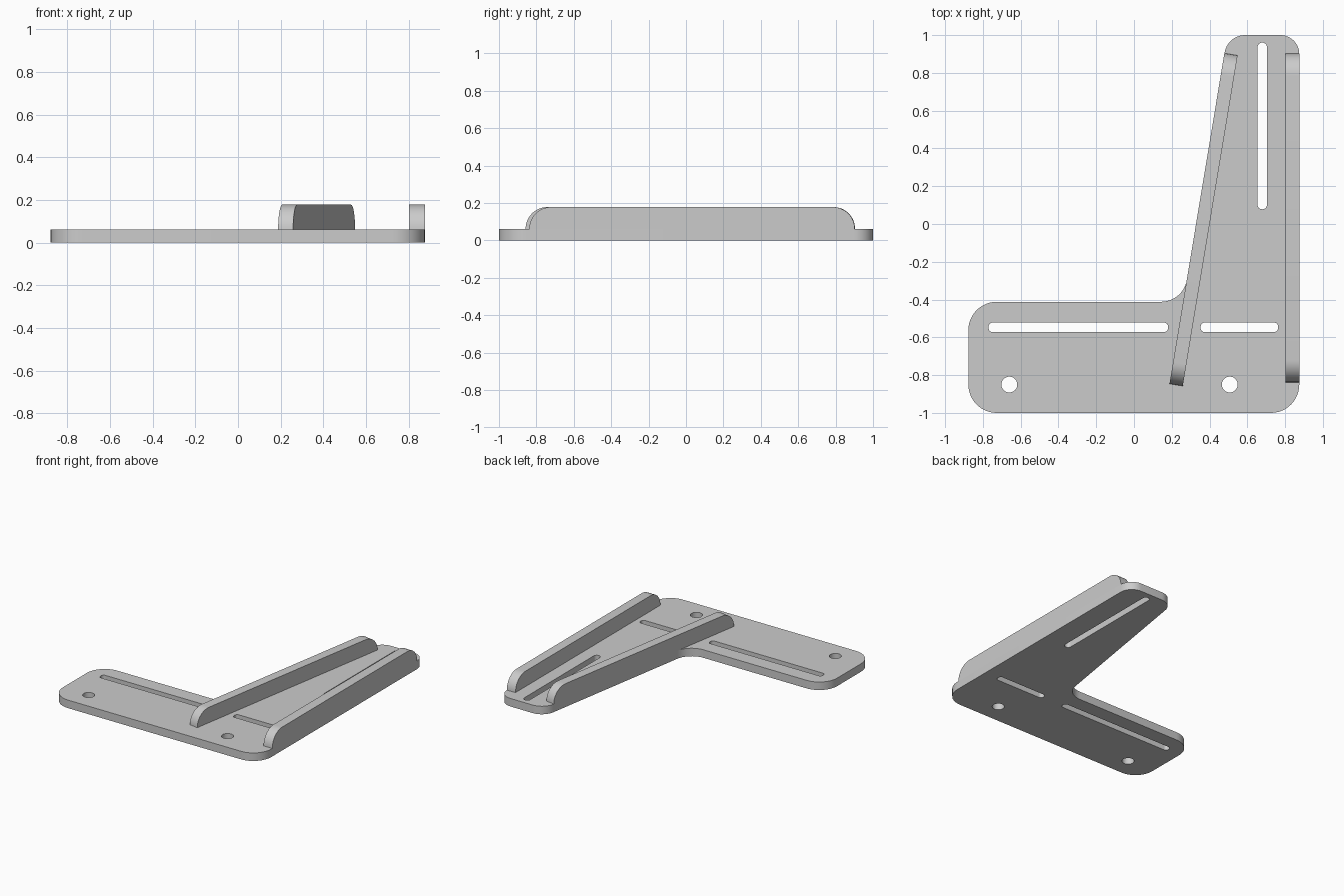
import bpy, bmesh, math
from mathutils import Vector

if "Cube" in bpy.data.objects:
    bpy.data.objects.remove(bpy.data.objects["Cube"])

T, TOP = 0.061, 0.178          # plate thickness, rib top height

grey = bpy.data.materials.new("plain grey")
grey.diffuse_color = (0.6, 0.6, 0.6, 1)
grey.use_nodes = True
grey.node_tree.nodes["Principled BSDF"].inputs["Base Color"].default_value = grey.diffuse_color


def rounded(corners, seg=12):
    """Fillet a polygon given as (x, y, radius)."""
    out, n = [], len(corners)
    for i, (x, y, r) in enumerate(corners):
        p = Vector((x, y))
        a = (Vector(corners[i - 1][:2]) - p).normalized()
        b = (Vector(corners[(i + 1) % n][:2]) - p).normalized()
        half = a.angle(b) / 2
        c = p + (a + b).normalized() * r / math.sin(half)
        va = p + a * r / math.tan(half) - c
        vb = p + b * r / math.tan(half) - c
        sweep = math.pi - 2 * half
        for k in range(seg + 1):
            t = k / seg
            out.append(c + (va * math.sin((1 - t) * sweep) + vb * math.sin(t * sweep)) / math.sin(sweep))
    return out


def box(x0, y0, x1, y1, r):
    return rounded([(x0, y0, r), (x1, y0, r), (x1, y1, r), (x0, y1, r)], 8)


def circle(x, y, r, n=32):
    return [Vector((x + r * math.cos(2 * math.pi * k / n), y + r * math.sin(2 * math.pi * k / n)))
            for k in range(n)]


def finish(name, bm):
    bmesh.ops.remove_doubles(bm, verts=bm.verts, dist=1e-5)
    bmesh.ops.recalc_face_normals(bm, faces=bm.faces)
    me = bpy.data.meshes.new(name)
    bm.to_mesh(me)
    bm.free()
    me.materials.clear()
    me.materials.append(grey)
    ob = bpy.data.objects.new(name, me)
    bpy.context.collection.objects.link(ob)
    bpy.ops.object.select_all(action='DESELECT')
    ob.select_set(True)
    bpy.context.view_layer.objects.active = ob
    bpy.ops.object.shade_smooth_by_angle(angle=math.radians(30))


# L-shaped base plate with slots and screw holes
loops = [
    rounded([(-0.877, -1, 0.15), (0.875, -1, 0.15), (0.875, 1, 0.1),
             (0.495, 1, 0.11), (0.261, -0.412, 0.14), (-0.877, -0.412, 0.15)]),
    box(-0.77, -0.572, 0.18, -0.522, 0.021),
    box(0.353, -0.572, 0.763, -0.522, 0.021),
    box(0.654, 0.078, 0.704, 0.96, 0.024),
    circle(-0.66, -0.85, 0.042),
    circle(0.507, -0.85, 0.042),
]
curve = bpy.data.curves.new("plate_outline", 'CURVE')
curve.dimensions = '2D'
curve.fill_mode = 'BOTH'
curve.extrude = T / 2
for pts in loops:
    s = curve.splines.new('POLY')
    s.points.add(len(pts) - 1)
    for sp, p in zip(s.points, pts):
        sp.co = (p.x, p.y, 0, 1)
    s.use_cyclic_u = True
helper = bpy.data.objects.new("plate_outline", curve)
bpy.context.collection.objects.link(helper)
bpy.context.view_layer.update()
bm = bmesh.new()
bm.from_mesh(helper.evaluated_get(bpy.context.evaluated_depsgraph_get()).to_mesh())
bpy.data.objects.remove(helper)
bmesh.ops.translate(bm, verts=bm.verts, vec=(0, 0, T / 2))
finish("base_plate", bm)


# Stiffening ribs with quarter-round ends
def rib(name, start, end, width):
    """start -> end is the outer edge; the rib thickens to the +x or -x side by width."""
    a, b = Vector(start), Vector(end)
    d = (b - a).normalized()
    side = Vector((d.y, -d.x)) * width
    length, r = (b - a).length, TOP - T
    arc = [k * math.pi / 2 / 12 for k in range(13)]
    prof = [(r - r * math.cos(t), T + r * math.sin(t)) for t in arc]
    prof += [(length - u, z) for u, z in reversed(prof)]
    bm = bmesh.new()
    f = bm.faces.new([bm.verts.new((*(a + d * u), z)) for u, z in prof])
    new = bmesh.ops.extrude_face_region(bm, geom=[f])["geom"]
    bmesh.ops.translate(bm, verts=[v for v in new if isinstance(v, bmesh.types.BMVert)],
                        vec=(side.x, side.y, 0))
    finish(name, bm)


rib("straight_rib", (0.875, -0.838), (0.875, 0.902), -0.073)
rib("slanted_rib", (0.188, -0.846), (0.4785, 0.904), 0.071)
